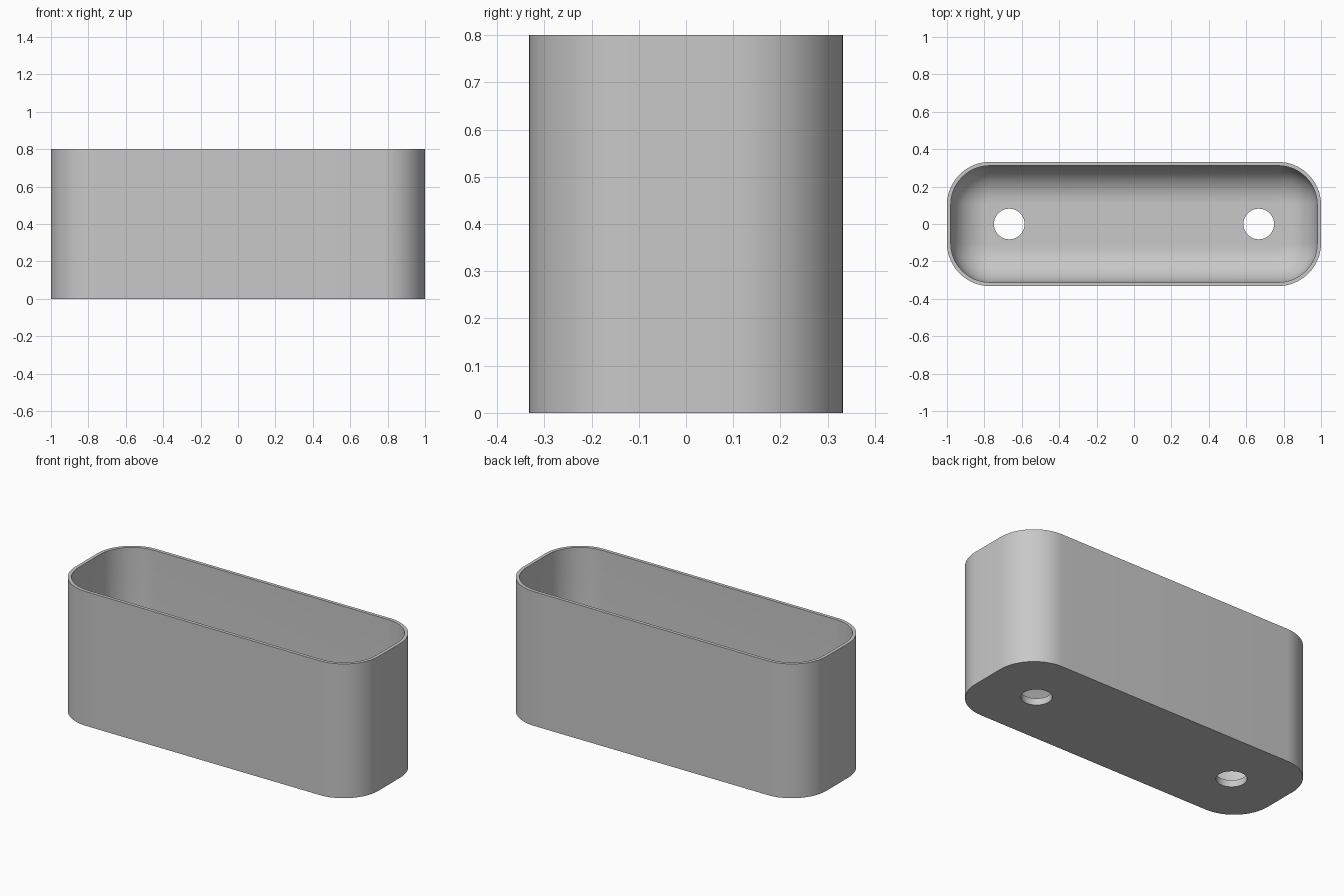
import bpy, bmesh
from math import sin, cos, pi

cube = bpy.data.objects.get("Cube")
if cube:
    bpy.data.objects.remove(cube, do_unlink=True)

HALF_X, HALF_Y, HEIGHT = 1.0, 0.332, 0.8
CORNER, WALL, FLOOR, FILLET = 0.23, 0.02, 0.04, 0.195
HOLE_X, HOLE_R = 0.667, 0.082
CORNER_STEPS, FILLET_STEPS = 16, 12

grey = bpy.data.materials.new("plain_grey")
grey.use_nodes = True
colour = (0.58, 0.58, 0.58, 1)
grey.diffuse_color = colour
grey.node_tree.nodes["Principled BSDF"].inputs["Base Color"].default_value = colour


def ring(bm, inset, z):
    """Rounded rectangle, moved inward by inset."""
    r = CORNER - inset
    cx, cy = HALF_X - CORNER, HALF_Y - CORNER
    verts = []
    for q, (sx, sy) in enumerate([(1, 1), (-1, 1), (-1, -1), (1, -1)]):
        for i in range(CORNER_STEPS + 1):
            a = (q + i / CORNER_STEPS) * pi / 2
            verts.append(bm.verts.new((sx * cx + r * cos(a), sy * cy + r * sin(a), z)))
    return verts


# Trough body: outer wall, rim, inner wall, rounded inner bottom edge
bm = bmesh.new()
levels = [(0, 0), (0, HEIGHT), (WALL, HEIGHT)]
for i in range(FILLET_STEPS + 1):
    a = i / FILLET_STEPS * pi / 2
    levels.append((WALL + FILLET * (1 - cos(a)), FLOOR + FILLET * (1 - sin(a))))
rings = [ring(bm, d, z) for d, z in levels]
for low, high in zip(rings, rings[1:]):
    n = len(low)
    for i in range(n):
        j = (i + 1) % n
        bm.faces.new((low[i], low[j], high[j], high[i]))
bm.faces.new(rings[0][::-1])
bm.faces.new(rings[-1])
bmesh.ops.recalc_face_normals(bm, faces=bm.faces)
mesh = bpy.data.meshes.new("trough")
bm.to_mesh(mesh)
bm.free()
mesh.materials.append(grey)
trough = bpy.data.objects.new("trough", mesh)
bpy.context.collection.objects.link(trough)

# Two drain holes through the floor
for side in (-1, 1):
    bpy.ops.mesh.primitive_cylinder_add(vertices=48, radius=HOLE_R, depth=0.3,
                                        location=(side * HOLE_X, 0, 0))
    cutter = bpy.context.object
    cutter.name = "drain_hole_cutter"
    cutter.hide_render = True
    cutter.data.materials.append(grey)
    bpy.ops.object.select_all(action="DESELECT")
    trough.select_set(True)
    bpy.context.view_layer.objects.active = trough
    cut = trough.modifiers.new("drain_hole", "BOOLEAN")
    cut.operation = "DIFFERENCE"
    cut.solver = "EXACT"
    cut.object = cutter
    bpy.ops.object.modifier_apply(modifier=cut.name)
    bpy.data.objects.remove(cutter, do_unlink=True)

bpy.ops.object.shade_smooth_by_angle(angle=pi / 6)
